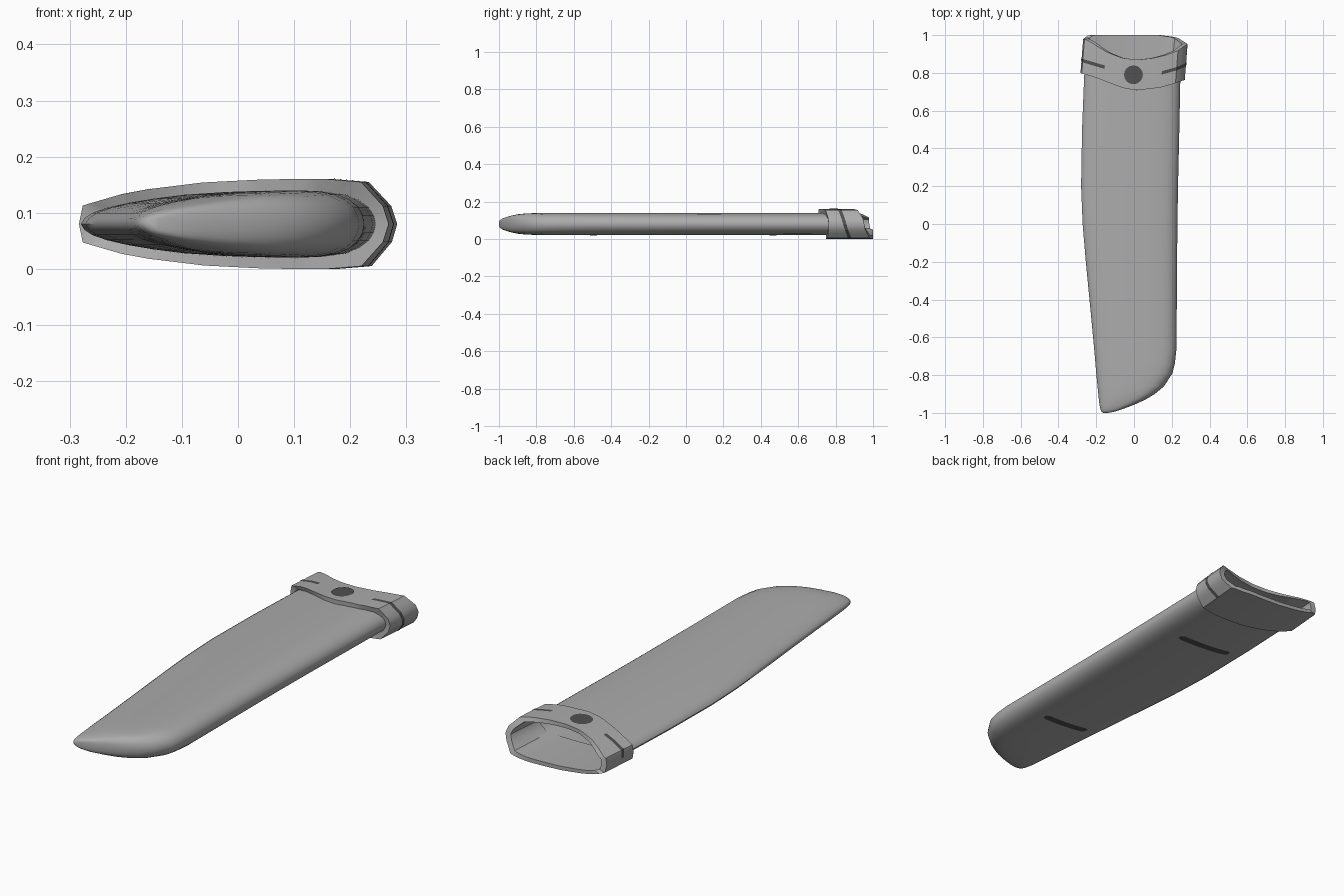
import bpy, bmesh, math

if "Cube" in bpy.data.objects:
    bpy.data.objects.remove(bpy.data.objects["Cube"])

ZC = 0.08  # centre height of the flattened tube


def material(name, v):
    m = bpy.data.materials.new(name)
    m.diffuse_color = (v, v, v, 1)
    m.use_nodes = True
    m.node_tree.nodes["Principled BSDF"].inputs["Base Color"].default_value = m.diffuse_color
    return m


GREY = material("sheath grey", 0.41)
DARK = material("dark grey marks", 0.08)


def interp(table, x):
    """Piecewise linear lookup in a list of (x, value)."""
    if x <= table[0][0]:
        return table[0][1]
    for (a, va), (b, vb) in zip(table, table[1:]):
        if x <= b:
            return va + (vb - va) * (x - a) / (b - a)
    return table[-1][1]


def make(name, verts, faces, mat, angle=None):
    me = bpy.data.meshes.new(name)
    me.from_pydata(verts, [], faces)
    bm = bmesh.new()
    bm.from_mesh(me)
    bmesh.ops.recalc_face_normals(bm, faces=bm.faces)
    bm.to_mesh(me)
    bm.free()
    me.materials.append(mat)
    ob = bpy.data.objects.new(name, me)
    bpy.context.collection.objects.link(ob)
    if angle:
        bpy.ops.object.select_all(action='DESELECT')
        ob.select_set(True)
        bpy.context.view_layer.objects.active = ob
        bpy.ops.object.shade_smooth_by_angle(angle=math.radians(angle))
    return ob


def bridge(n, rows, closed_rows=False, closed_ring=True):
    faces = []
    for r in range(rows if closed_rows else rows - 1):
        s = (r + 1) % rows
        for i in range(n if closed_ring else n - 1):
            j = (i + 1) % n
            faces.append((r * n + i, r * n + j, s * n + j, s * n + i))
    return faces


def ring(half):
    """Mirror an upper half section into a closed loop: (x, height, side)."""
    return ([(x, h, 1) for x, h in half] +
            [(x, -h, -1) for x, h in reversed(half[1:-1])])


# Body: teardrop section lofted along y (position 0..1, height 0..1)
BODY = [(0, 0), (0.012, .17), (.04, .33), (.09, .48), (.16, .62), (.25, .75),
        (.36, .87), (.5, .95), (.62, .985), (.73, 1), (.82, .97), (.89, .88),
        (.94, .72), (.975, .5), (.993, .25), (1, 0)]
ROWS = [(.82, -.262, .247, .06), (.75, -.265, .245, .06), (.5, -.275, .24, .06),
        (.2, -.28, .233, .06), (0, -.272, .23, .06), (-.2, -.255, .228, .06),
        (-.5, -.226, .226, .06), (-.66, -.211, .225, .06),
        (-.74, -.204, .216, .06), (-.79, -.2, .204, .059),
        (-.86, -.193, .158, .056), (-.9, -.189, .11, .052),
        (-.93, -.186, .06, .046), (-.955, -.183, .005, .039),
        (-.98, -.178, -.06, .03), (-.993, -.172, -.1, .022),
        (-1, -.163, -.138, .012)]
sec = ring(BODY)
verts = [(xl + t * (xr - xl), y, ZC + h * hn)
         for y, xl, xr, h in ROWS for t, hn, _ in sec]
n = len(sec)
faces = bridge(n, len(ROWS)) + [tuple(range((len(ROWS) - 1) * n, len(ROWS) * n))]
make("sheath_body", verts, faces, GREY, 60)

# Collar: hollow faceted band with curved ends
HALF = [(-.277, 0), (-.27, .033), (-.2, .053), (-.15, .062), (-.05, .074),
        (.05, .079), (.1, .08), (.17, .08), (.23, .075), (.268, .032), (.278, 0)]
fine = []
for (x0, h0), (x1, h1) in zip(HALF, HALF[1:]):
    k = max(1, round((x1 - x0) / .02))
    fine += [(x0 + (x1 - x0) * i / k, h0 + (h1 - h0) * i / k) for i in range(k)]
fine.append(HALF[-1])
csec = ring(fine)
START_TOP = [(-.28, .80), (-.2, .777), (-.12, .747), (-.04, .718), (.03, .708),
             (.15, .722), (.22, .742), (.275, .762)]
START_LOW = [(-.28, .80), (-.14, .768), (0, .75), (.15, .748), (.275, .762)]
END_TOP = [(-.277, .98), (-.25, .972), (-.19, .935), (-.14, .907), (-.06, .878),
           (.02, .87), (.1, .878), (.17, .895), (.23, .918), (.278, .953)]
END_LOW = [(-.277, .98), (-.25, 1), (.13, 1), (.22, .988), (.278, .953)]


def shear(y):
    return .08 * (y - .88)


def collar_row(sx, sz, top, low):
    out = []
    for x, h, side in csec:
        y = interp(top if side > 0 else low, x)
        out.append((x * sx + shear(y), y, ZC + h * sz))
    return out


cv = (collar_row(1, 1, START_TOP, START_LOW) + collar_row(1, 1, END_TOP, END_LOW) +
      collar_row(.9, .76, END_TOP, END_LOW) + collar_row(.89, .7, START_TOP, START_LOW))
make("collar", cv, bridge(len(csec), 4, closed_rows=True), GREY, 35)


# Dark stripes wrapped around both edges of the collar
def wrap_stripe(name, path, y0, y1, width=.018):
    d = [0]
    for a, b in zip(path, path[1:]):
        d.append(d[-1] + math.hypot(b[0] - a[0], b[1] - a[1]))
    rows = []
    for o in (-width / 2, width / 2):
        for (x, h, _), s in zip(path, d):
            y = y0 + (y1 - y0) * s / d[-1] + o
            rows.append((x * 1.006 + shear(y), y, ZC + h * 1.015))
    make(name, rows, bridge(len(path), 2, closed_ring=False), DARK)


right = [p for p in csec if p[0] > .15 and (p[2] > 0 or p[0] > .22)]
left = [p for p in reversed(csec) if p[0] < -.13 and p[2] > 0]
wrap_stripe("right_stripe", right, .80, .875)
wrap_stripe("left_stripe", left, .83, .875)

# Round dark stud mark on top of the collar
disc = []
for i in range(16):
    a = math.tau * i / 16
    x = -.003 + .05 * math.cos(a)
    disc.append((x, .79 + .05 * math.sin(a), ZC + interp(HALF, x) + .003))
make("round_mark", disc, [tuple(range(16))], DARK)


# Dark slots on the underside of the body
def under_slot(name, xa, xb, y, width=.036):
    left_edge = [(r[0], r[1]) for r in reversed(ROWS)]
    right_edge = [(r[0], r[2]) for r in reversed(ROWS)]
    rows = []
    for o in (-width / 2, width / 2):
        for i in range(17):
            x = xa + (xb - xa) * i / 16
            yy = y + o * (.5 if i in (0, 16) else 1)
            xl, xr = interp(left_edge, yy), interp(right_edge, yy)
            z = ZC - .06 * interp(BODY, (x - xl) / (xr - xl)) - .002
            rows.append((x, yy, z))
    make(name, rows, bridge(17, 2, closed_ring=False), DARK)


under_slot("rear_slot", -.18, .115, .465)
under_slot("front_slot", -.13, .12, -.495)
